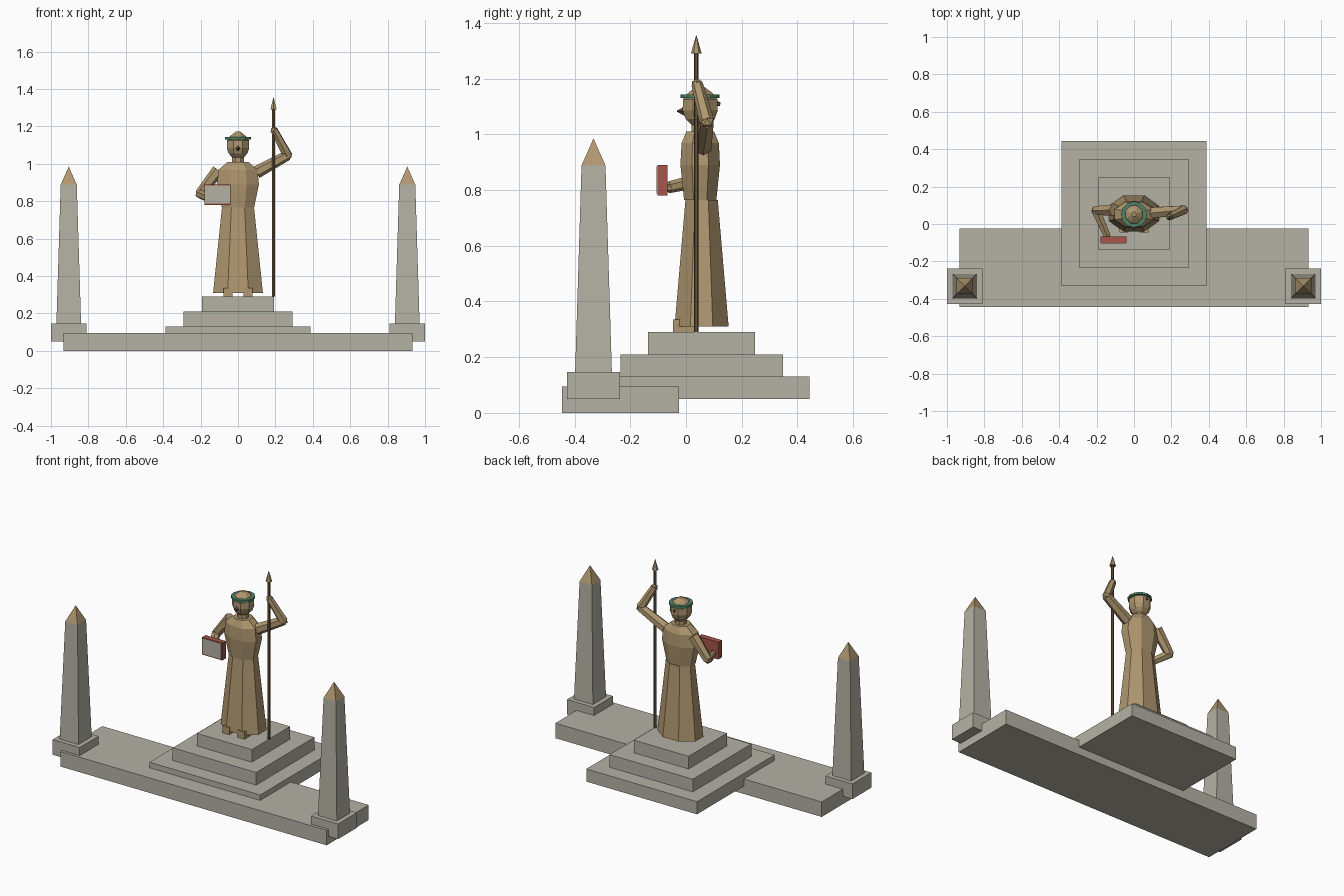
import bpy, bmesh, math
from mathutils import Vector

if "Cube" in bpy.data.objects:
    bpy.data.objects.remove(bpy.data.objects["Cube"])


def mat(name, rgb):
    m = bpy.data.materials.new(name)
    m.diffuse_color = (*rgb, 1)
    m.use_nodes = True
    m.node_tree.nodes["Principled BSDF"].inputs["Base Color"].default_value = m.diffuse_color
    return m


STONE = mat("pale stone", (0.46, 0.445, 0.375))
BRONZE = mat("warm bronze", (0.43, 0.31, 0.16))
DARK = mat("dark bronze", (0.14, 0.09, 0.05))
GREEN = mat("green patina", (0.08, 0.23, 0.13))
RED = mat("red leather", (0.38, 0.09, 0.07))


def finish(bm, name, material):
    bmesh.ops.recalc_face_normals(bm, faces=bm.faces)
    me = bpy.data.meshes.new(name)
    bm.to_mesh(me)
    bm.free()
    me.materials.append(material)
    ob = bpy.data.objects.new(name, me)
    bpy.context.collection.objects.link(ob)
    return ob


def loft(name, material, rings, n=8, cx=0.0, cy=0.0):
    """Stack flat-fronted n-gon rings given as (z, half width, half depth)."""
    bm = bmesh.new()
    k = 1 / math.cos(math.pi / n)
    loops = []
    for z, rx, ry in rings:
        loops.append([bm.verts.new((cx + rx * k * math.cos((i + .5) * 2 * math.pi / n),
                                    cy + ry * k * math.sin((i + .5) * 2 * math.pi / n), z))
                      for i in range(n)])
    for a, b in zip(loops, loops[1:]):
        for i in range(n):
            j = (i + 1) % n
            bm.faces.new((a[i], a[j], b[j], b[i]))
    bm.faces.new(loops[0])
    bm.faces.new(loops[-1])
    bmesh.ops.remove_doubles(bm, verts=bm.verts, dist=0.0001)
    return finish(bm, name, material)


def box(name, material, x0, x1, y0, y1, z0, z1):
    hx, hy = (x1 - x0) / 2, (y1 - y0) / 2
    return loft(name, material, [(z0, hx, hy), (z1, hx, hy)], 4, (x0 + x1) / 2, (y0 + y1) / 2)


def limb(name, material, a, b, r1, r2, n=6):
    """Tapered rod from point a to point b."""
    a, b = Vector(a), Vector(b)
    bm = bmesh.new()
    bmesh.ops.create_cone(bm, cap_ends=True, segments=n, radius1=r1, radius2=r2, depth=(b - a).length)
    ob = finish(bm, name, material)
    ob.rotation_euler = (b - a).to_track_quat('Z', 'Y').to_euler()
    ob.location = (a + b) / 2
    return ob


def ball(name, material, pos, r):
    bm = bmesh.new()
    bmesh.ops.create_icosphere(bm, subdivisions=1, radius=r)
    ob = finish(bm, name, material)
    ob.location = pos
    return ob


# Base slab and stepped pedestal
CY = 0.056
box("base_slab", STONE, -0.933, 0.933, -0.445, -0.025, 0, 0.095)
for i, h in enumerate((0.388, 0.292, 0.192)):
    z = 0.05 + 0.08 * i
    box(f"pedestal_step_{i + 1}", STONE, -h, h, CY - h, CY + h, z, z + 0.08)

# Obelisks at both ends
for side, sx in (("left", -1), ("right", 1)):
    p = dict(n=4, cx=0.905 * sx, cy=-0.332)
    loft(f"{side}_obelisk_foot", STONE, [(0.05, .095, .095), (0.146, .095, .095)], **p)
    loft(f"{side}_obelisk_shaft", STONE, [(0.146, .066, .066), (0.888, .043, .043)], **p)
    loft(f"{side}_obelisk_cap", BRONZE, [(0.888, .043, .043), (0.985, 0, 0)], **p)
    # Feet below the robe
    x = 0.053 * sx
    box(f"{side}_foot", BRONZE, x - 0.024, x + 0.024, -0.046, 0.04, 0.29, 0.335)

# Robe, torso, neck
loft("robe_skirt", BRONZE, [(0.31, .133, .097), (0.765, .086, .058)], cy=CY)
loft("torso", BRONZE, [(0.765, .086, .058), (0.89, .112, .071), (0.968, .104, .067),
                       (1.01, .055, .05)], cy=0.051)
loft("neck", BRONZE, [(1.0, .032, .032), (1.06, .03, .03)], cy=0.051)

# Head with nose, hair knot and wreath
loft("head", BRONZE, [(1.03, .028, .028), (1.055, .05, .052), (1.085, .06, .063), (1.125, .059, .062),
                      (1.15, .04, .042), (1.172, .012, .012)], cy=0.051)
limb("nose", DARK, (0, -0.005, 1.083), (0, -0.032, 1.083), 0.017, 0.002, 4)
limb("hair_knot", DARK, (0, 0.085, 1.115), (0, 0.123, 1.108), 0.016, 0.006)
bm = bmesh.new()
N = 12
rows = [[bm.verts.new((r * math.cos(i * 2 * math.pi / N), 0.051 + r * math.sin(i * 2 * math.pi / N), z))
         for i in range(N)] for r, z in ((.046, 1.13), (.07, 1.13), (.07, 1.143), (.046, 1.143))]
for k in range(4):
    a, b = rows[k], rows[(k + 1) % 4]
    for i in range(N):
        bm.faces.new((a[i], a[(i + 1) % N], b[(i + 1) % N], b[i]))
finish(bm, "wreath", GREEN)

# Raised arm with spear
elbow, hand = (0.265, 0.075, 1.045), (0.193, 0.04, 1.18)
limb("raised_upper_arm", BRONZE, (0.1, 0.06, 0.955), elbow, 0.034, 0.027)
limb("raised_forearm", BRONZE, elbow, hand, 0.027, 0.021)
ball("raised_elbow", BRONZE, elbow, 0.027)
ball("raised_hand", BRONZE, hand, 0.021)
limb("spear_shaft", DARK, (0.19, 0.037, 0.29), (0.19, 0.037, 1.295), 0.0085, 0.0085)
limb("spear_tip", BRONZE, (0.19, 0.037, 1.29), (0.19, 0.037, 1.355), 0.019, 0.001)

# Lowered arm with book
elbow, hand = (-0.203, 0.072, 0.84), (-0.145, -0.06, 0.81)
limb("lowered_upper_arm", BRONZE, (-0.105, 0.075, 0.965), elbow, 0.034, 0.027)
limb("lowered_forearm", BRONZE, elbow, hand, 0.027, 0.021)
ball("lowered_elbow", BRONZE, elbow, 0.027)
ball("lowered_hand", BRONZE, hand, 0.021)
box("book_cover", RED, -0.18, -0.039, -0.102, -0.066, 0.78, 0.889)
box("book_page", STONE, -0.176, -0.044, -0.105, -0.1, 0.787, 0.885)
